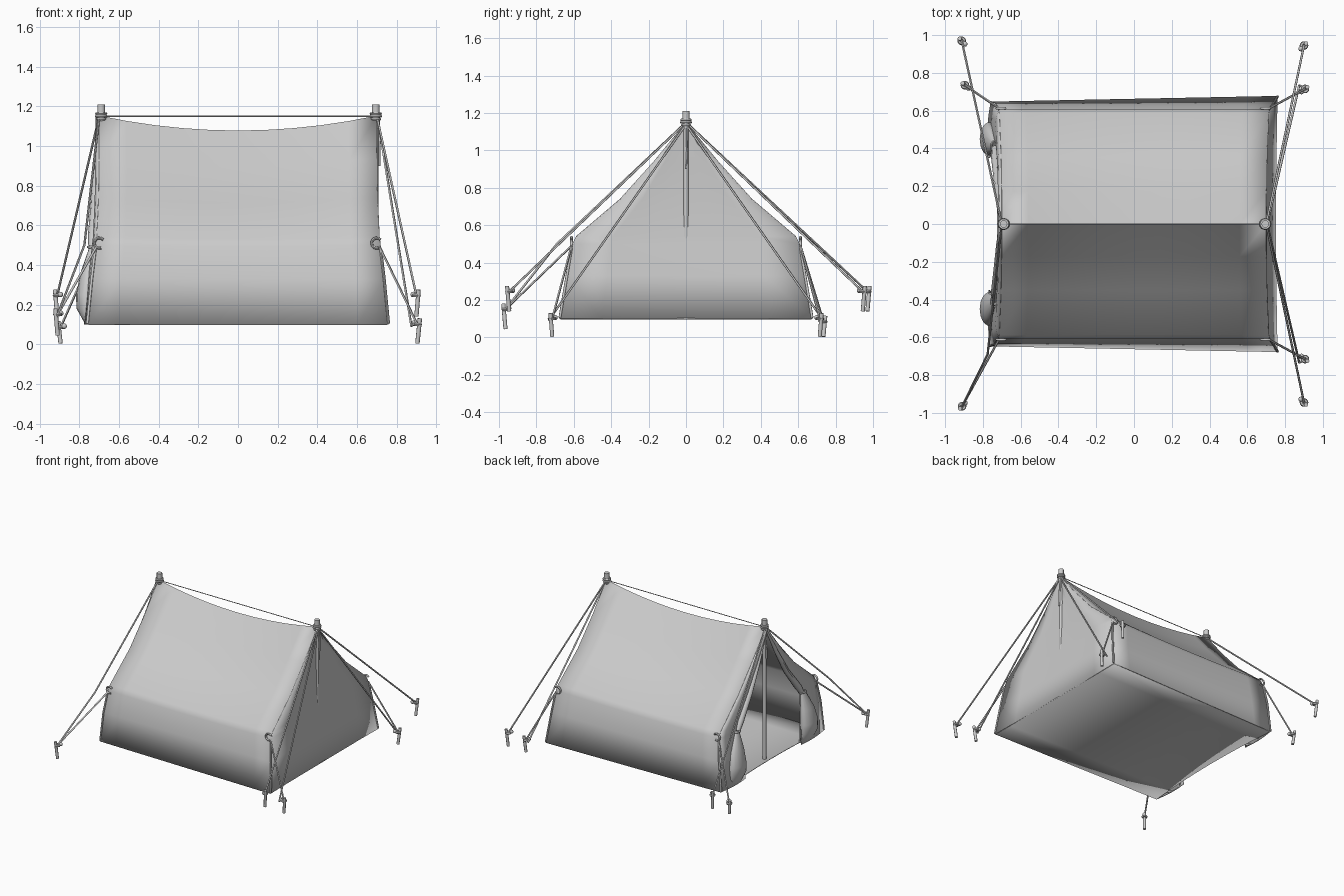
import bpy, math
from mathutils import Vector

if "Cube" in bpy.data.objects:
    bpy.data.objects.remove(bpy.data.objects["Cube"])


def finish(obj, angle=45):
    bpy.ops.object.select_all(action='DESELECT')
    bpy.context.view_layer.objects.active = obj
    obj.select_set(True)
    bpy.ops.object.shade_smooth_by_angle(angle=math.radians(angle))
    return obj


def sheet(name, rows, closed=False, thick=0.006, angle=50):
    """Cloth surface lofted through rows of points."""
    n = len(rows[0])
    verts = [p for r in rows for p in r]
    faces = []
    for i in range(len(rows) - 1):
        for j in range(n if closed else n - 1):
            k = (j + 1) % n
            faces.append((i*n + j, i*n + k, (i+1)*n + k, (i+1)*n + j))
    me = bpy.data.meshes.new(name)
    me.from_pydata(verts, [], faces)
    obj = bpy.data.objects.new(name, me)
    bpy.context.collection.objects.link(obj)
    if thick:
        m = obj.modifiers.new("thickness", 'SOLIDIFY')
        m.thickness = thick
        m.offset = 0
    return finish(obj, angle)


def tube(name, pts, r=0.006, radii=None):
    """Round rope or roll along a path."""
    cu = bpy.data.curves.new(name, 'CURVE')
    cu.dimensions = '3D'
    cu.bevel_depth = r
    cu.bevel_resolution = 2
    cu.use_fill_caps = True
    s = cu.splines.new('POLY')
    s.points.add(len(pts) - 1)
    for i, p in enumerate(pts):
        s.points[i].co = (*p, 1)
        s.points[i].radius = radii[i] if radii else 1
    obj = bpy.data.objects.new(name, cu)
    bpy.context.collection.objects.link(obj)
    bpy.ops.object.select_all(action='DESELECT')
    bpy.context.view_layer.objects.active = obj
    obj.select_set(True)
    bpy.ops.object.convert(target='MESH')
    return finish(bpy.context.object)


def rod(name, a, b, r, sides=12):
    a, b = Vector(a), Vector(b)
    d = b - a
    bpy.ops.mesh.primitive_cylinder_add(vertices=sides, radius=r, depth=d.length,
                                        location=(a + b) / 2)
    obj = bpy.context.object
    obj.name = name
    obj.rotation_euler = d.to_track_quat('Z', 'Y').to_euler()
    return finish(obj)


# half profile of the canvas: x at the end, y, z, amount of sag at mid-length
PROFILE = [(0.70, 0, 1.15, .075), (0.70, .17, .94, .05), (0.703, .35, .74, .03),
           (0.712, .585, .54, .012), (0.717, .605, .50, .008),
           (0.735, .63, .33, 0), (0.757, .66, .10, 0)]


def canvas(i, u, side):
    x, y, z, sag = PROFILE[i]
    flare = 0.015 * u if i == 6 else 0
    return (x * u, side * (y + flare), z - sag * (1 - u * u))


N = len(PROFILE)
US = [-1 + k / 5 for k in range(11)]

# roof and side walls
sheet("tent_canvas", [[canvas(i, u, -1) for i in range(N - 1, 0, -1)]
                      + [canvas(i, u, 1) for i in range(N)] for u in US])

# closed end wall
rows = []
for i in range(N):
    a, b = Vector(canvas(i, 1, -1)), Vector(canvas(i, 1, 1))
    w = 0.008 if i else 0
    rows.append([a.lerp(b, t / 6) + Vector((-w * math.sin(math.pi * t / 6), 0, 0))
                 for t in range(7)])
sheet("end_wall", rows)

# groundsheet, front edge slightly scooped
rows = []
for k in range(9):
    t = -1 + k / 4
    rows.append([(-0.755 + 0.03 * (1 - t * t), t * .643, .10), (0, t * .658, .10),
                 (0.752, t * .672, .10)])
sheet("floor", rows)

# tied-back door panels
INNER = [(0, 1.14), (.11, .92), (.23, .72), (.37, .54), (.39, .50), (.37, .33), (.35, .10)]
for s in (-1, 1):
    rows = []
    for i, (y, z) in enumerate(INNER):
        o = Vector(canvas(i, -1, s))
        p = Vector((-PROFILE[i][0] - 0.01, s * y, z))
        rows.append([o.lerp(p, t / 4) + Vector((-.012 * math.sin(math.pi * t / 4), 0, 0))
                     for t in range(5)])
    sheet("door_panel", rows)
    # rolled edge from the peak to the tie
    tube("door_roll", [(-.705, 0, 1.13), (-.715, s*.11, .92), (-.72, s*.23, .72),
                       (-.73, s*.36, .55), (-.735, s*.40, .49)], .025,
         [.3, .6, .9, 1.1, .8])
    # gathered cloth below the tie
    rows = []
    for z, x, y, rx, ry in [(.50, -.735, .41, .012, .02), (.46, -.74, .42, .02, .035),
                            (.36, -.755, .44, .04, .07), (.25, -.765, .45, .052, .09),
                            (.18, -.765, .45, .05, .09), (.10, -.74, .45, .03, .08)]:
        rows.append([(x + rx * math.cos(a), s * y + ry * math.sin(a), z)
                     for a in (2 * math.pi * k / 14 for k in range(14))])
    sheet("door_gather", rows, closed=True, thick=0)
    tube("door_tie", [(-.735 + .022 * math.cos(a), s*.41 + .03 * math.sin(a), .49)
                      for a in (2 * math.pi * k / 12 for k in range(13))], .006)

# poles with collars, and the ridge cord between them
for x in (-.69, .695):
    rod("pole", (x, 0, .10), (x, 0, 1.14), .014)
    rod("pole_cap", (x, 0, 1.12), (x, 0, 1.21), .02)
    for z, r in ((1.135, .026), (1.15, .031), (1.163, .03)):
        bpy.ops.mesh.primitive_torus_add(location=(x, 0, z), major_radius=r - .007,
                                         minor_radius=.008, major_segments=16, minor_segments=6)
        bpy.context.object.name = "pole_lashing"
        finish(bpy.context.object)
    d = .015 if x > 0 else -.015
    tube("lashing_tail", [(x + d, .006, 1.15), (x + d * 1.3, .004, 1.0), (x + d * 1.2, 0, .90)], .006)
tube("ridge_cord", [(-.69, 0, 1.15), (.695, 0, 1.15)], .003)


def stake(p):
    """Peg leaning outward with a rope loop around it."""
    p = Vector(p)
    out = Vector((p.x, p.y, 0)).normalized()
    low = max(p.z - .105, .004)
    rod("peg", p + out * .016 + Vector((0, 0, .03)), (p.x, p.y, low), .011, 10)
    bpy.ops.mesh.primitive_torus_add(location=p, major_radius=.014, minor_radius=.009,
                                     major_segments=14, minor_segments=6)
    bpy.context.object.name = "peg_loop"
    finish(bpy.context.object)
    bpy.ops.mesh.primitive_uv_sphere_add(segments=10, ring_count=6, radius=.014,
                                         location=p - out * .024 + Vector((0, 0, .006)))
    bpy.context.object.name = "rope_knot"
    finish(bpy.context.object)


far_stakes = [(-.912, .97, .245), (-.91, -.965, .15), (.90, .945, .245), (.90, -.945, .245)]
near_stakes = [(-.895, .735, .085), (.905, .715, .10), (.905, -.715, .10)]
for p in far_stakes + near_stakes:
    stake(p)

# guy ropes from the pole tops
for p in far_stakes:
    s = 1 if p[0] > 0 else -1
    top = (s * .70, 0, 1.15)
    pts = [top, p]
    if p[1] < 0 and s < 0:
        pts = [top, (-.775, -.69, .50), p]
    tube("guy_rope", pts)
for s in (-1, 1):
    tube("guy_rope", [(.705, 0, 1.14), (.875, s * .735, .09)])
    tube("guy_rope_end", [(.875, s * .735, .10), (.905, s * .715, .10)])

# hooks at the eaves, their short ropes and the corner cords
for sx in (-1, 1):
    for sy in (-1, 1):
        cx, y, cz = sx * .70, sy * .612, .51
        tube("eave_hook", [(cx + .026 * math.cos(a), y, cz + .026 * math.sin(a))
                           for a in (math.radians(40 + 28 * k) for k in range(10))], .007)
        if sx < 0 and sy < 0:
            end = far_stakes[1]
        else:
            end = next(q for q in near_stakes if q[0] * sx > 0 and q[1] * sy > 0)
        tube("eave_rope", [(sx * .715, y, .49), end])
        tube("corner_cord", [(sx * .72, sy * .612, .48), (sx * .738, sy * .637, .33),
                             (sx * .76, sy * (.66 + .015 * sx), .105)], .007)
